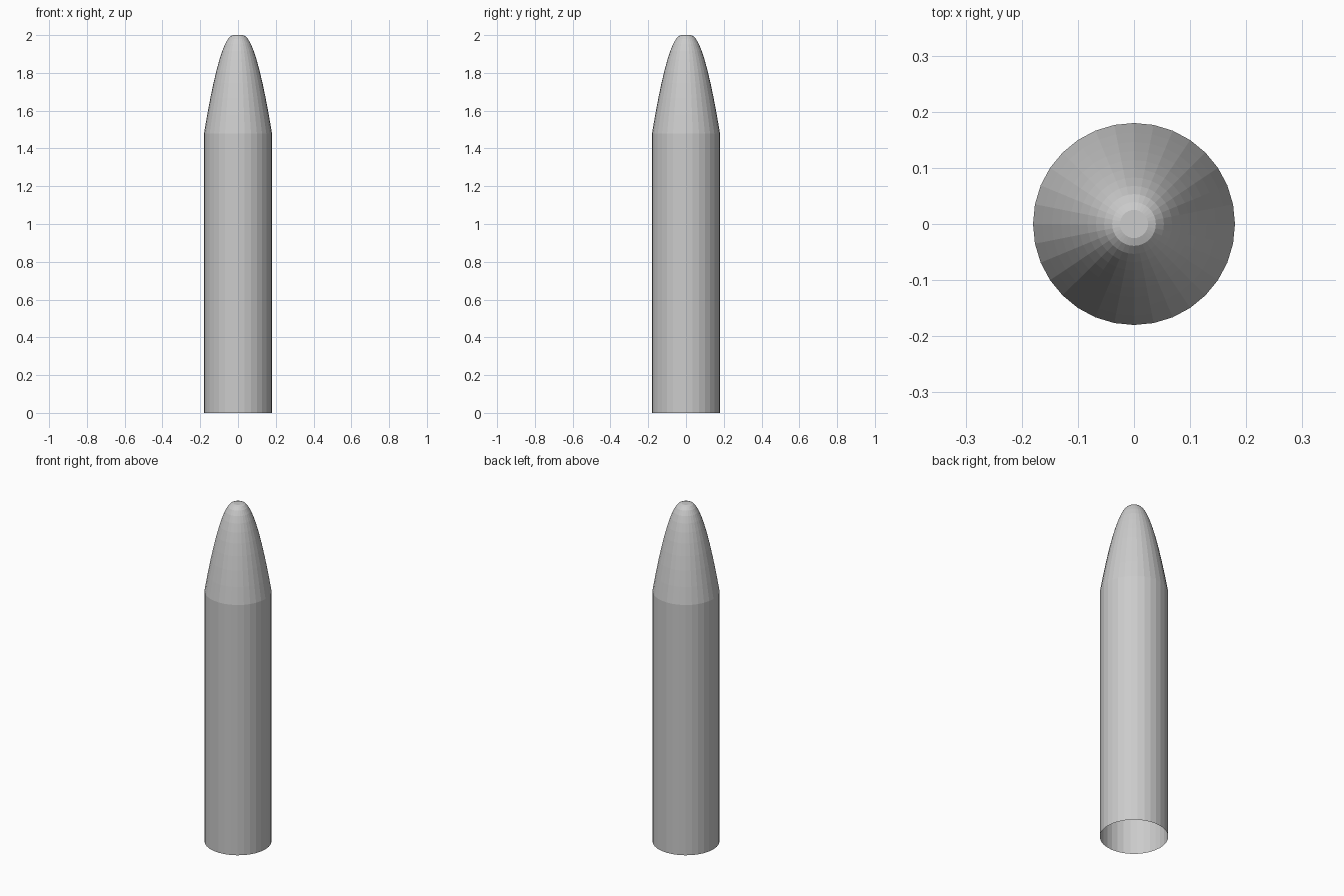
import bpy, bmesh, math

if "Cube" in bpy.data.objects:
    bpy.data.objects.remove(bpy.data.objects["Cube"])

SIDES = 32


def lathe(name, profile, cap_top=False):
    """Spin a (radius, height) profile around z into flat-faced rings."""
    bm = bmesh.new()
    rings = []
    for r, z in profile:
        rings.append([bm.verts.new((r * math.cos(2 * math.pi * i / SIDES),
                                    r * math.sin(2 * math.pi * i / SIDES), z))
                      for i in range(SIDES)])
    for low, high in zip(rings, rings[1:]):
        for i in range(SIDES):
            j = (i + 1) % SIDES
            bm.faces.new((low[i], low[j], high[j], high[i]))
    if cap_top:
        bm.faces.new(rings[-1])
    mesh = bpy.data.meshes.new(name)
    bm.to_mesh(mesh)
    bm.free()
    obj = bpy.data.objects.new(name, mesh)
    bpy.context.collection.objects.link(obj)
    return obj


# Straight tube, open at the bottom
RADIUS, SHOULDER, TOP, TIP = 0.18, 1.48, 2.0, 0.025
lathe("body_tube", [(RADIUS, 0), (RADIUS, SHOULDER)])

# Rounded nose: quadratic curve from the shoulder to a small flat tip
MID = 0.094
STEPS = 10
nose = []
for k in range(STEPS + 1):
    s = k / STEPS
    nose.append((RADIUS * (1 - s) ** 2 + 2 * MID * s * (1 - s) + TIP * s * s,
                 TOP - (TOP - SHOULDER) * (1 - s) ** 2))
lathe("nose_cone", nose, cap_top=True)
